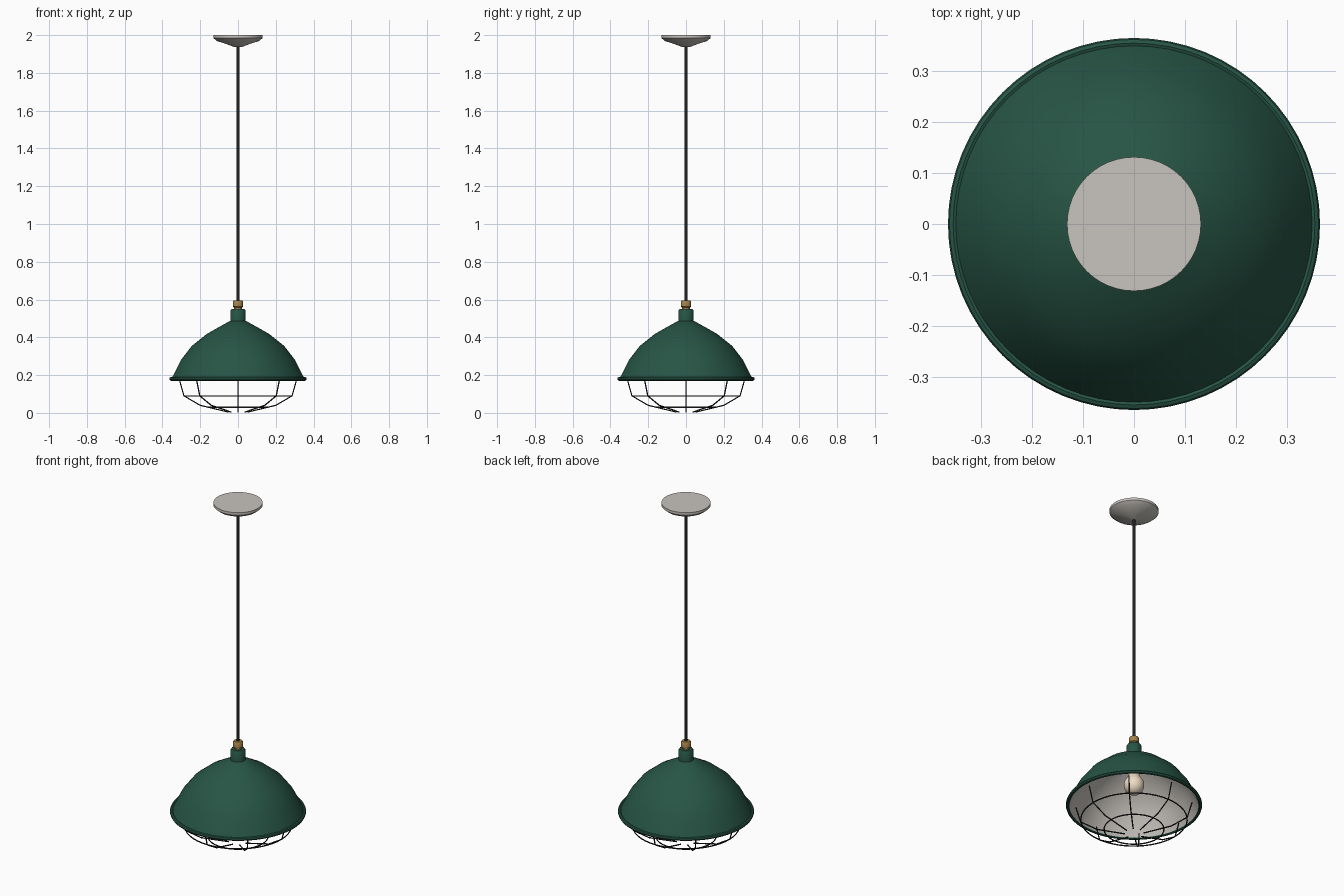
import bpy, bmesh
from math import sin, cos, pi, radians

if "Cube" in bpy.data.objects:
    bpy.data.objects.remove(bpy.data.objects["Cube"])


def material(name, rgb):
    m = bpy.data.materials.new(name)
    m.diffuse_color = (*rgb, 1)
    m.use_nodes = True
    m.node_tree.nodes["Principled BSDF"].inputs["Base Color"].default_value = m.diffuse_color
    return m


GREEN = material("green_enamel", (0.02, 0.09, 0.06))
PALE = material("pale_enamel", (0.58, 0.55, 0.51))
BRASS = material("brass", (0.38, 0.23, 0.07))
DARK = material("dark_metal", (0.015, 0.015, 0.017))
GLASS = material("warm_glass", (0.85, 0.72, 0.55))


def finish(obj, mat, angle=40):
    obj.data.materials.append(mat)
    bpy.ops.object.select_all(action='DESELECT')
    obj.select_set(True)
    bpy.context.view_layer.objects.active = obj
    bpy.ops.object.shade_smooth_by_angle(angle=radians(angle))
    return obj


def lathe(name, profile, mat, segments=48, flip=False):
    """Spin (radius, z) points around the z axis; radius 0 closes the form."""
    bm = bmesh.new()
    verts = [bm.verts.new((r, 0, z)) for r, z in profile]
    edges = [bm.edges.new(p) for p in zip(verts, verts[1:])]
    bmesh.ops.spin(bm, geom=verts + edges, cent=(0, 0, 0), axis=(0, 0, 1),
                   angle=2 * pi, steps=segments, use_merge=True)
    bmesh.ops.remove_doubles(bm, verts=bm.verts, dist=1e-5)
    bmesh.ops.recalc_face_normals(bm, faces=bm.faces)
    if flip:
        bmesh.ops.reverse_faces(bm, faces=bm.faces)
    mesh = bpy.data.meshes.new(name)
    bm.to_mesh(mesh)
    bm.free()
    obj = bpy.data.objects.new(name, mesh)
    bpy.context.collection.objects.link(obj)
    return finish(obj, mat)


def wire(name, points, radius, mat, cyclic=False):
    """Round wire along a straight-segment path."""
    curve = bpy.data.curves.new(name, 'CURVE')
    curve.dimensions = '3D'
    curve.bevel_depth = radius
    curve.bevel_resolution = 1
    curve.use_fill_caps = True
    s = curve.splines.new('POLY')
    s.points.add(len(points) - 1)
    for p, co in zip(s.points, points):
        p.co = (*co, 1)
    s.use_cyclic_u = cyclic
    obj = bpy.data.objects.new(name, curve)
    bpy.context.collection.objects.link(obj)
    bpy.ops.object.select_all(action='DESELECT')
    obj.select_set(True)
    bpy.context.view_layer.objects.active = obj
    bpy.ops.object.convert(target='MESH')
    return finish(bpy.context.object, mat, 60)


# Ceiling canopy and hanging cord
lathe("ceiling_canopy", [(0, 2), (0.131, 2), (0.131, 1.985), (0.112, 1.969),
                         (0.06, 1.952), (0.02, 1.937), (0, 1.935)], PALE)
lathe("cord", [(0, 1.95), (0.008, 1.95), (0.008, 0.58), (0, 0.58)], DARK, 12)

# Brass cord grip and green neck cap
lathe("cord_grip", [(0, 0.596), (0.022, 0.596), (0.026, 0.591), (0.026, 0.562),
                    (0.02, 0.557), (0.02, 0.54), (0, 0.54)], BRASS, 24)
lathe("neck_cap", [(0, 0.55), (0.034, 0.55), (0.041, 0.54), (0.041, 0.48),
                   (0, 0.48)], GREEN, 32)

# Domed shade: green outer shell, pale lining, rolled rim
dome = [(0.04, 0.488), (0.10, 0.455), (0.165, 0.418), (0.245, 0.354),
        (0.302, 0.28), (0.35, 0.185)]
lathe("shade_outer", [(0, 0.492)] + dome, GREEN, 64)
lathe("shade_lining", [(0, 0.484)] + [(r - 0.005, z - 0.008) for r, z in dome],
      PALE, 64, flip=True)
rim = [(0.354 + 0.01 * cos(a), 0.18 + 0.01 * sin(a))
       for a in (2 * pi * i / 8 for i in range(9))]
lathe("shade_rim", rim, GREEN, 64)

# Lamp holder and bulb inside the shade
lathe("lamp_holder", [(0, 0.486), (0.035, 0.486), (0.035, 0.39), (0, 0.39)], BRASS, 24)
bulb = [(0.055 * sin(a), 0.302 - 0.057 * cos(a))
        for a in (0.76 * pi * i / 9 for i in range(10))]
lathe("bulb", bulb + [(0.027, 0.37), (0.025, 0.395), (0, 0.395)], GLASS, 32)

# Wire guard: eight bent ribs and two hoops
rib = [(0.312, 0.182), (0.286, 0.09), (0.2, 0.04), (0.05, 0.004)]
for i in range(8):
    a = i * pi / 4
    wire(f"guard_rib_{i + 1}", [(r * cos(a), r * sin(a), z) for r, z in rib], 0.0035, DARK)
for name, r, z in (("guard_hoop_upper", 0.284, 0.09), ("guard_hoop_lower", 0.16, 0.03)):
    wire(name, [(r * cos(a), r * sin(a), z) for a in (2 * pi * k / 48 for k in range(48))],
         0.0035, DARK, True)
